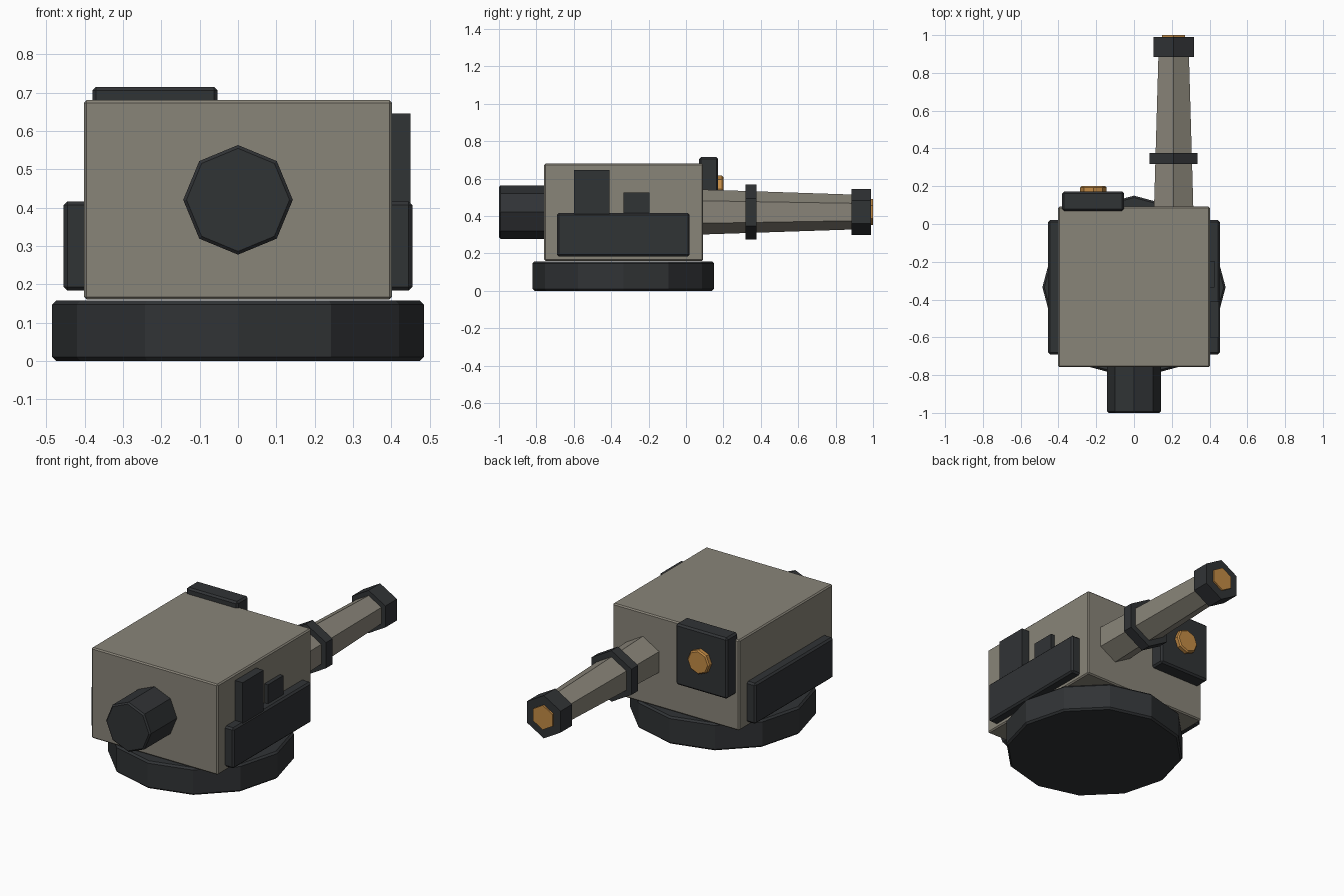
import bpy, bmesh, math
from mathutils import Matrix

if "Cube" in bpy.data.objects:
    bpy.data.objects.remove(bpy.data.objects["Cube"])


def material(name, rgb):
    m = bpy.data.materials.new(name)
    m.diffuse_color = (*rgb, 1)
    m.use_nodes = True
    m.node_tree.nodes["Principled BSDF"].inputs["Base Color"].default_value = m.diffuse_color
    return m


TAN = material("tan", (0.25, 0.232, 0.19))
DARK = material("dark", (0.03, 0.033, 0.036))
ORANGE = material("orange", (0.55, 0.26, 0.06))


def finish(name, bm, mat, bevel):
    bmesh.ops.recalc_face_normals(bm, faces=bm.faces)
    mesh = bpy.data.meshes.new(name)
    bm.to_mesh(mesh)
    bm.free()
    mesh.materials.append(mat)
    ob = bpy.data.objects.new(name, mesh)
    bpy.context.collection.objects.link(ob)
    if bevel:
        mod = ob.modifiers.new("edge", "BEVEL")
        mod.width = bevel
        mod.segments = 1
        mod.limit_method = 'ANGLE'
        mod.angle_limit = math.radians(62)
    return ob


def box(name, x, y, z, mat, bevel=0.0):
    """Box from (min, max) ranges on each axis."""
    bm = bmesh.new()
    bmesh.ops.create_cube(bm, size=1)
    for v in bm.verts:
        v.co = [(r[0] + r[1]) / 2 + c * (r[1] - r[0]) for c, r in zip(v.co, (x, y, z))]
    return finish(name, bm, mat, bevel)


def prism(name, sides, r0, r1, start, end, axis, centre, mat, bevel=0.0):
    """Tapered prism along z, or along y with a corner pointing up."""
    bm = bmesh.new()
    bot, top = [], []
    for i in range(sides):
        a = 2 * math.pi * i / sides
        for ring, r, h in ((bot, r0, start), (top, r1, end)):
            u, w = r * math.sin(a), r * math.cos(a)
            co = (centre[0] + u, h, centre[1] + w) if axis == 'y' else \
                 (centre[0] + u, centre[1] + w, h)
            ring.append(bm.verts.new(co))
    bm.faces.new(bot)
    bm.faces.new(top)
    for i in range(sides):
        j = (i + 1) % sides
        bm.faces.new((bot[i], bot[j], top[j], top[i]))
    return finish(name, bm, mat, bevel)


# Turntable base and main housing
prism("base", 12, 0.485, 0.485, 0, 0.157, 'z', (0, -0.335), DARK, 0.01)
box("housing", (-0.402, 0.402), (-0.758, 0.092), (0.16, 0.68), TAN, 0.007)

# Front knob
prism("front_knob", 8, 0.143, 0.143, -1.0, -0.75, 'y', (0, 0.42), DARK, 0.008)

# Side panels
for side, s in (("left", -1), ("right", 1)):
    box(side + "_panel", sorted((s * 0.38, s * 0.455)), (-0.69, 0.02),
        (0.183, 0.416), DARK, 0.01)

# Blocks rising behind the right panel
box("tall_block", (0.38, 0.45), (-0.6, -0.41), (0.3, 0.645), DARK)
box("short_block", (0.38, 0.425), (-0.335, -0.195), (0.3, 0.525), DARK)

# Barrel with collar, muzzle and glowing tip
AXIS = (0.21, 0.421)
prism("barrel", 6, 0.121, 0.092, 0.06, 0.93, 'y', AXIS, TAN)
prism("barrel_collar", 6, 0.147, 0.147, 0.317, 0.377, 'y', AXIS, DARK)
prism("muzzle", 6, 0.123, 0.123, 0.885, 0.99, 'y', AXIS, DARK)
prism("muzzle_tip", 6, 0.07, 0.07, 0.95, 1.0, 'y', AXIS, ORANGE)

# Sensor plate and lens beside the barrel
box("sensor_plate", (-0.38, -0.053), (0.07, 0.172), (0.365, 0.715), DARK, 0.01)
prism("sensor_lens", 8, 0.07, 0.07, 0.15, 0.2, 'y', (-0.215, 0.545), ORANGE, 0.007)
